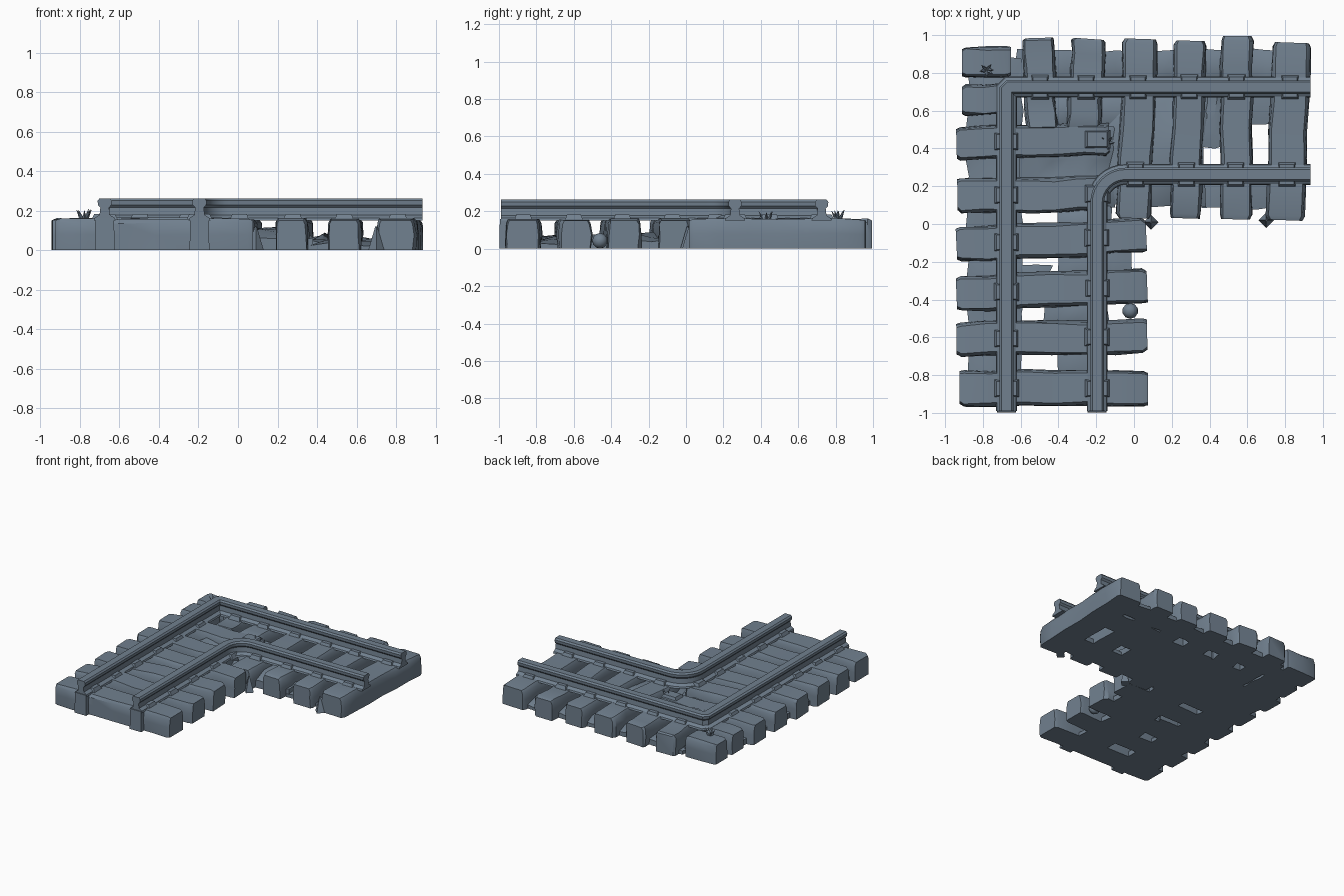
import bpy, bmesh, math, random
from mathutils import Vector, Matrix

if "Cube" in bpy.data.objects:
    bpy.data.objects.remove(bpy.data.objects["Cube"])

random.seed(4)
slate = bpy.data.materials.new("slate grey")
slate.diffuse_color = (0.165, 0.217, 0.275, 1)
slate.use_nodes = True
slate.node_tree.nodes["Principled BSDF"].inputs["Base Color"].default_value = slate.diffuse_color


def finish(bm, name, angle=35):
    bmesh.ops.recalc_face_normals(bm, faces=bm.faces)
    me = bpy.data.meshes.new(name)
    bm.to_mesh(me)
    bm.free()
    me.materials.append(slate)
    ob = bpy.data.objects.new(name, me)
    bpy.context.collection.objects.link(ob)
    bpy.ops.object.select_all(action='DESELECT')
    ob.select_set(True)
    bpy.context.view_layer.objects.active = ob
    bpy.ops.object.shade_smooth_by_angle(angle=math.radians(angle))
    return ob


def loft(bm, rings):
    vs = [[bm.verts.new(p) for p in r] for r in rings]
    n = len(vs[0])
    for a, b in zip(vs, vs[1:]):
        for i in range(n):
            bm.faces.new((a[i], a[(i + 1) % n], b[(i + 1) % n], b[i]))
    bm.faces.new(vs[0])
    bm.faces.new(vs[-1])


# rough hewn sleeper from a to b, with worn edges
def sleeper(name, a, b, width, h=0.162):
    a, b = Vector((*a, 0)), Vector((*b, 0))
    d = (b - a).normalized()
    side = Vector((-d.y, d.x, 0))
    L = (b - a).length
    prof = [(-1, 0), (1, 0), (1.02, 0.5), (0.97, 0.87), (0.84, 1), (-0.84, 1), (-0.97, 0.87), (-1.02, 0.5)]
    ts = [0, 0.025] + [k / 6 for k in range(1, 6)] + [1 - 0.025, 1]
    if L < 0.4:
        ts = [0, 0.08, 0.5, 0.92, 1]
    rings = []
    for k, t in enumerate(ts):
        end = k in (0, len(ts) - 1)
        s = 0.88 if end else 1
        off = random.uniform(-.006, .006)
        hh = h * (0.93 if end else random.uniform(0.94, 1.02))
        rings.append([a + d * (L * t) + side * (off + p * s * width / 2 + random.uniform(-.005, .005))
                      + Vector((0, 0, z * hh)) for p, z in prof])
    bm = bmesh.new()
    loft(bm, rings)
    return finish(bm, name)


rows = [((-0.91, 0.86), (-0.65, 0.86), 0.16), ((-0.91, 0.66), (-0.67, 0.66), 0.16),
        ((-0.94, 0.43), (-0.13, 0.45), 0.17), ((-0.935, 0.15), (-0.16, 0.16), 0.18),
        ((-0.94, -0.11), (0.065, -0.06), 0.18), ((-0.94, -0.37), (0.07, -0.33), 0.18),
        ((-0.94, -0.61), (0.07, -0.595), 0.175), ((-0.925, -0.87), (0.075, -0.87), 0.185)]
cols = [((-0.49, 0.50), (-0.505, 0.985), 0.165), ((-0.27, 0.50), (-0.235, 0.98), 0.175),
        ((0.0, 0.03), (0.03, 0.98), 0.18), ((0.27, 0.03), (0.30, 0.97), 0.165),
        ((0.535, 0.025), (0.545, 0.995), 0.165), ((0.80, 0.02), (0.835, 0.96), 0.20)]
for i, r in enumerate(rows + cols):
    sleeper(f"sleeper_{i + 1}", *r)


# low uneven ballast between the sleepers
def ballast(name, x0, x1, y0, y1, h):
    bm = bmesh.new()
    nx, ny = (max(2, round((p) / 0.09)) for p in (x1 - x0, y1 - y0))
    grid = {}
    for i in range(nx + 1):
        for j in range(ny + 1):
            rim = i in (0, nx) or j in (0, ny)
            x, y = x0 + (x1 - x0) * i / nx, y0 + (y1 - y0) * j / ny
            z = h * (random.uniform(0.4, 0.8) if rim else random.uniform(0.75, 1.35))
            grid[i, j] = bm.verts.new((x + random.uniform(-.012, .012), y + random.uniform(-.012, .012), z))
    for i in range(nx):
        for j in range(ny):
            bm.faces.new((grid[i, j], grid[i + 1, j], grid[i + 1, j + 1], grid[i, j + 1]))
    top = bm.faces[:]
    new = bmesh.ops.extrude_face_region(bm, geom=top)
    for v in new["geom"]:
        if isinstance(v, bmesh.types.BMVert):
            v.co.z = 0
    finish(bm, name, 50)


beds = [(-0.88, -0.59, -0.93, 0.88, 0.06), (-0.41, -0.14, -0.80, -0.60, 0.05),
        (-0.47, -0.14, -0.60, -0.35, 0.06), (-0.60, -0.44, -0.30, -0.21, 0.06),
        (-0.40, -0.02, -0.36, -0.10, 0.07), (-0.40, -0.12, -0.10, 0.10, 0.09),
        (-0.60, -0.10, 0.08, 0.52, 0.10), (-0.56, 0.02, 0.50, 0.68, 0.09),
        (-0.62, 0.88, 0.75, 0.92, 0.06), (-0.15, 0.38, 0.10, 0.68, 0.09),
        (0.36, 0.50, 0.41, 0.74, 0.07), (0.36, 0.85, 0.08, 0.30, 0.05),
        (0.58, 0.78, 0.53, 0.74, 0.06)]
for i, b in enumerate(beds):
    ballast(f"ballast_{i + 1}", *b)


# rail section swept along a mitred path
def rail(name, path):
    half = [(0.055, 0.150), (0.050, 0.163), (0.026, 0.178), (0.022, 0.215),
            (0.034, 0.228), (0.036, 0.250), (0.026, 0.262)]
    prof = half + [(-x, z) for x, z in reversed(half)]
    pts = [Vector(p) for p in path]
    rings = []
    for i, p in enumerate(pts):
        d0 = (p - pts[i - 1]).normalized() if i else (pts[1] - p).normalized()
        d1 = (pts[i + 1] - p).normalized() if i < len(pts) - 1 else d0
        n0, n1 = Vector((-d0.y, d0.x)), Vector((-d1.y, d1.x))
        m = (n0 + n1) / (1 + n0.dot(n1))
        rings.append([(p.x + m.x * o, p.y + m.y * o, z) for o, z in prof])
    bm = bmesh.new()
    loft(bm, rings)
    finish(bm, name)


XO, YO, XI, YI, R = -0.675, 0.725, -0.195, 0.262, 0.15
rail("outer_rail", [(XO, -0.99), (XO, YO - 0.015), (XO + 0.015, YO), (0.935, YO)])
arc = [(XI + R - R * math.cos(t), YI - R + R * math.sin(t))
       for t in (math.pi / 2 * k / 8 for k in range(9))]
rail("inner_rail", [(XI, -0.99)] + arc + [(0.935, YI)])


def block(bm, c, s, taper=0.75):
    r = bmesh.ops.create_cube(bm, size=1)
    for v in r["verts"]:
        k = taper if v.co.z > 0 else 1
        v.co = Vector((c[0] + v.co.x * s[0] * k, c[1] + v.co.y * s[1] * k, c[2] + v.co.z * s[2]))


# rail end supports reaching the ground
bm = bmesh.new()
for x in (XO, XI):
    block(bm, (x, -0.967, 0.08), (0.10, 0.06, 0.16), 0.95)
finish(bm, "rail_end_supports")

# rail chairs on every sleeper crossing
bm = bmesh.new()
for a, b, w in rows[1:]:
    for x in (XO, XI):
        if a[0] < x < b[0] - 0.02:
            y = a[1] + (b[1] - a[1]) * (x - a[0]) / (b[0] - a[0])
            block(bm, (x, y, 0.165), (0.14, 0.10, 0.035))
for a, b, w in cols:
    for y in (YI, YO):
        if a[1] < y < b[1]:
            x = a[0] + (b[0] - a[0]) * (y - a[1]) / (b[1] - a[1])
            block(bm, (x, y, 0.165), (0.10, 0.14, 0.035))
finish(bm, "rail_chairs")

# splinters and weeds
bm = bmesh.new()
for x, y, z, n in ((-0.78, 0.815, 0.15, 6), (-0.14, 0.43, 0.14, 4)):
    for k in range(n):
        t = k * 2.4
        m = (Matrix.Translation((x + 0.025 * math.cos(t), y + 0.025 * math.sin(t), z + 0.03))
             @ Matrix.Rotation(0.5, 4, Vector((-math.sin(t), math.cos(t), 0))))
        bmesh.ops.create_cone(bm, cap_ends=True, segments=4, radius1=0.012, radius2=0,
                              depth=random.uniform(0.05, 0.08), matrix=m)
for x, y in ((0.09, 0.01), (0.70, 0.02)):
    m = Matrix.Translation((x, y, 0.06))
    bmesh.ops.create_cone(bm, cap_ends=True, segments=4, radius1=0.04, radius2=0.005, depth=0.12, matrix=m)
finish(bm, "splinters")

# loose stone
bm = bmesh.new()
bmesh.ops.create_icosphere(bm, subdivisions=2, radius=0.042, matrix=Matrix.Translation((-0.02, -0.46, 0.042)))
finish(bm, "loose_stone")
